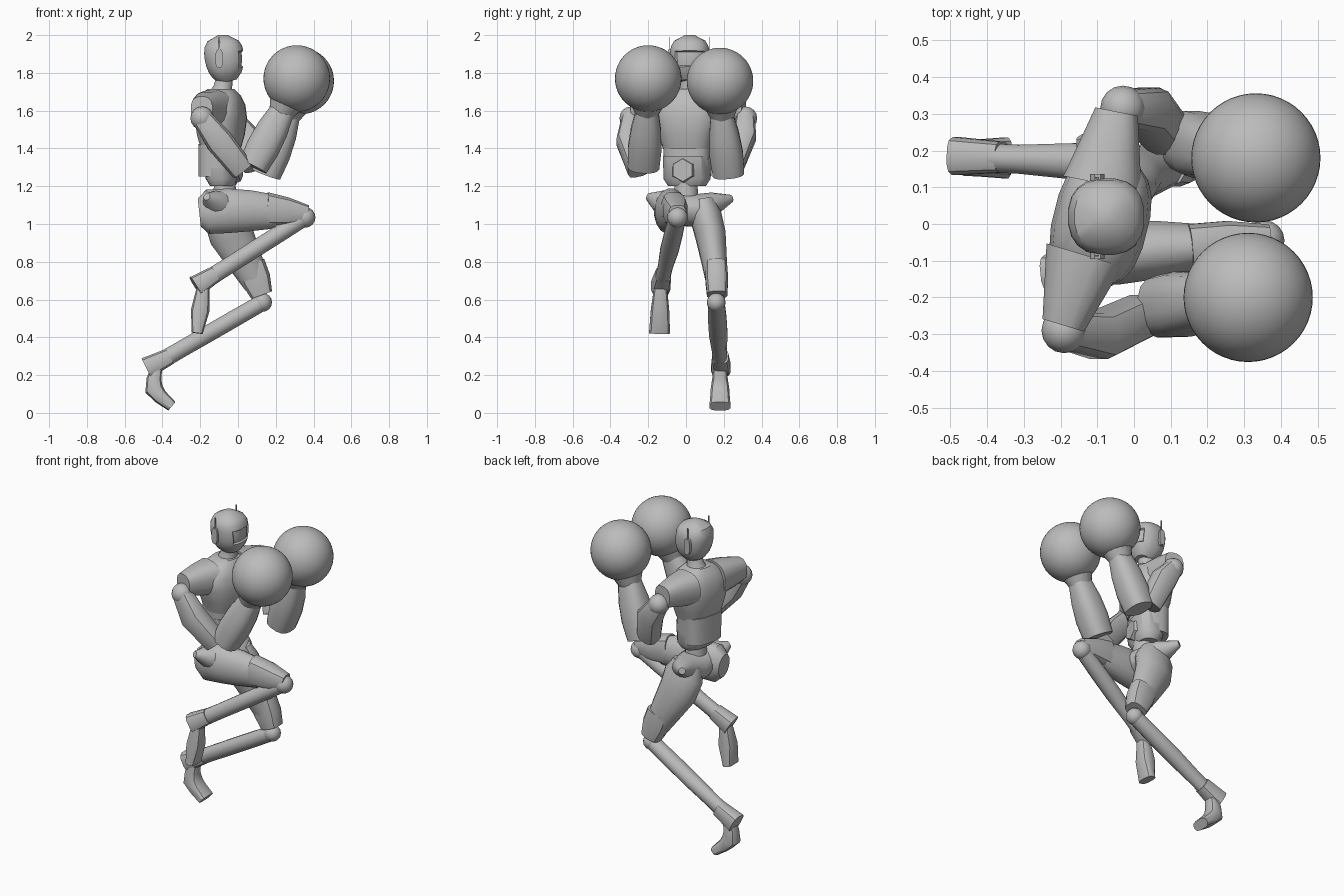
import bpy, bmesh, math
from mathutils import Vector, Matrix

cube = bpy.data.objects.get("Cube")
if cube:
    bpy.data.objects.remove(cube, do_unlink=True)

colour = (0.5, 0.5, 0.5, 1)
grey = bpy.data.materials.new("plain_grey")
grey.use_nodes = True
grey.diffuse_color = colour
grey.node_tree.nodes["Principled BSDF"].inputs["Base Color"].default_value = colour

ACROSS = Vector((0, 1, 0))
FORWARD = Vector((1, 0, 0))


def finish(name, bm):
    bmesh.ops.recalc_face_normals(bm, faces=bm.faces)
    mesh = bpy.data.meshes.new(name)
    bm.to_mesh(mesh)
    bm.free()
    mesh.materials.append(grey)
    ob = bpy.data.objects.new(name, mesh)
    bpy.context.collection.objects.link(ob)
    bpy.ops.object.select_all(action="DESELECT")
    ob.select_set(True)
    bpy.context.view_layer.objects.active = ob
    bpy.ops.object.shade_smooth_by_angle(angle=math.radians(35))
    return ob


def signed_power(value, exponent):
    return math.copysign(abs(value) ** exponent, value)


def loft_mesh(points, sizes, side=ACROSS, sides=16, power=2):
    """Skin superellipse rings (half width along side, half depth) along a path."""
    bm = bmesh.new()
    points = [Vector(p) for p in points]
    rings = []
    last = len(points) - 1
    for i, (point, (width, depth)) in enumerate(zip(points, sizes)):
        tangent = (points[min(i + 1, last)] - points[max(i - 1, 0)]).normalized()
        u = (side - tangent * side.dot(tangent)).normalized()
        v = u.cross(tangent)
        ring = []
        for k in range(sides):
            angle = math.tau * (k + 0.5) / sides
            offset = u * width * signed_power(math.cos(angle), 2 / power)
            offset += v * depth * signed_power(math.sin(angle), 2 / power)
            ring.append(bm.verts.new(point + offset))
        rings.append(ring)
    for lower, upper in zip(rings, rings[1:]):
        for k in range(sides):
            following = (k + 1) % sides
            bm.faces.new((lower[k], lower[following], upper[following], upper[k]))
    bm.faces.new(rings[0][::-1])
    bm.faces.new(rings[-1])
    return bm


def loft(name, points, sizes, **options):
    return finish(name, loft_mesh(points, sizes, **options))


def limb(name, start, end, sizes, **options):
    """Straight limb with its sizes spread evenly from start to end."""
    start, end = Vector(start), Vector(end)
    points = [start.lerp(end, i / (len(sizes) - 1)) for i in range(len(sizes))]
    return loft(name, points, sizes, **options)


def boxy_limb(name, start, end, sizes):
    return limb(name, start, end, sizes, sides=12, power=3)


def ball(name, centre, radius, segments=16):
    bm = bmesh.new()
    bmesh.ops.create_uvsphere(bm, u_segments=segments, v_segments=segments // 2, radius=radius,
                              matrix=Matrix.Translation(centre))
    return finish(name, bm)


# Head: egg profile with a recessed visor
points, sizes = [], []
for step in range(9):
    t = step / 8
    reach = 0.41 if t > 0.6 else 0.65
    radius = 0.105 * math.sqrt(1 - abs((t - 0.6) / reach) ** 2.5)
    points.append((-0.08 + 0.03 * (1 - t) ** 2, 0.02, 1.755 + 0.245 * t))
    sizes.append((radius, radius))
head = loft_mesh(points, sizes, sides=20, power=2.4)
bmesh.ops.recalc_face_normals(head, faces=head.faces)
visor = [f for f in head.faces
         if f.normal.x > 0.75 and 1.84 < f.calc_center_median().z < 1.91]
bmesh.ops.inset_region(head, faces=visor, thickness=0.006, depth=-0.01)
finish("head", head)
limb("neck", (-0.09, 0.02, 1.67), (-0.07, 0.02, 1.78), [(0.075, 0.075), (0.05, 0.05), (0.045, 0.045)])

# Ear pods and antennas on both sides of the head
for label, sign in (("left", 1), ("right", -1)):
    ear = Vector((-0.1, 0.02 + 0.106 * sign, 1.875))
    limb(label + "_ear", ear - ACROSS * 0.01, ear + ACROSS * 0.01,
         [(0.02, 0.05)] * 2, side=FORWARD, sides=12, power=3)
    tip = Vector((0, 0, 0.115))
    limb(label + "_antenna", ear, ear + tip, [(0.003, 0.008), (0.003, 0.004)], sides=4)

# Torso, turned with the punch
body = [
    loft("chest", [(0.03, 0, z) for z in (1.4, 1.47, 1.56, 1.63, 1.68, 1.715)],
         [(0.13, 0.1), (0.15, 0.12), (0.18, 0.13), (0.18, 0.12), (0.13, 0.1), (0.07, 0.07)],
         sides=20, power=2.6),
    limb("midriff", (0.015, 0, 1.25), (0.02, 0, 1.42), [(0.12, 0.095), (0.13, 0.1)],
         sides=20, power=3),
    loft("belly", [(0.04, 0, z) for z in (1.2, 1.24, 1.36)],
         [(0.1, 0.06), (0.125, 0.085), (0.125, 0.095)], sides=12, power=2.6),
    limb("belt_plate", (0.1, 0, 1.285), (0.138, 0, 1.285), [(0.075, 0.07), (0.06, 0.06)], sides=6),
]
for label, sign in (("left", 1), ("right", -1)):
    body.append(limb(label + "_sleeve", (0.01, 0.1 * sign, 1.61), (0, 0.3 * sign, 1.61),
                     [(0.11, 0.1), (0.085, 0.09), (0.06, 0.066)], side=FORWARD, power=2.6))
turn = Matrix.Translation((-0.12, 0.015, 0)) @ Matrix.Rotation(math.radians(-14), 4, "Z")
for part in body:
    part.matrix_world = turn

# Waist and hips with pointed side tabs
limb("waist", (-0.07, 0, 1.08), (-0.07, 0, 1.24), [(0.07, 0.07), (0.06, 0.055)])
tab, wing, core = (0.02, 0.02), (0.07, 0.06), (0.11, 0.09)
loft("pelvis", [(-0.165, -0.2, 1.145), (-0.13, -0.14, 1.12), (-0.07, -0.05, 1.08),
                (-0.07, 0.06, 1.07), (-0.09, 0.15, 1.11), (-0.14, 0.24, 1.135)],
     [tab, wing, core, core, wing, tab], side=FORWARD)

# Raised right leg
knee, ankle = Vector((0.355, -0.045, 1.035)), Vector((-0.19, -0.13, 0.69))
loft("right_thigh", [(-0.205, -0.09, 1.06), (-0.16, -0.09, 1.065), (-0.05, -0.08, 1.07),
                     (0.07, -0.07, 1.07), (0.2, -0.06, 1.065)],
     [(0.055, 0.075), (0.08, 0.12), (0.087, 0.12), (0.08, 0.11), (0.06, 0.09)])
boxy_limb("right_knee_guard", (0.15, -0.065, 1.08), (0.37, -0.045, 1.055),
          [(0.066, 0.09), (0.065, 0.075), (0.045, 0.045)])
ball("right_knee", knee, 0.055)
shin_sizes = [(0.045, 0.045), (0.05, 0.046), (0.05, 0.046), (0.04, 0.045), (0.04, 0.047)]
limb("right_shin", knee, ankle, shin_sizes)
cuff_sizes = [(0.043, 0.045), (0.053, 0.058)]
boxy_limb("right_ankle_cuff", (-0.12, -0.12, 0.735), (-0.225, -0.135, 0.67), cuff_sizes)
boxy_limb("right_foot", (-0.185, -0.135, 0.66), (-0.216, -0.14, 0.422),
          [(0.036, 0.035), (0.05, 0.05), (0.057, 0.03)])

# Trailing left leg
knee, ankle = Vector((0.13, 0.16, 0.585)), Vector((-0.46, 0.182, 0.245))
loft("left_thigh", [(-0.075, 0.09, 1.12), (-0.06, 0.105, 1.04), (-0.035, 0.13, 0.94),
                    (0.04, 0.15, 0.8), (0.1, 0.163, 0.68)],
     [(0.07, 0.09), (0.085, 0.125), (0.082, 0.12), (0.068, 0.095), (0.055, 0.07)])
boxy_limb("left_knee_guard", (0.065, 0.16, 0.79), (0.125, 0.165, 0.625),
          [(0.058, 0.08), (0.062, 0.08), (0.055, 0.06)])
ball("left_knee", knee, 0.05)
limb("left_shin", knee, ankle, shin_sizes)
boxy_limb("left_ankle_cuff", (-0.36, 0.182, 0.3), (-0.485, 0.185, 0.238), cuff_sizes)
loft("left_foot", [(-0.425, 0.18, 0.26), (-0.445, 0.18, 0.18), (-0.445, 0.18, 0.125),
                   (-0.41, 0.18, 0.085), (-0.35, 0.18, 0.035)],
     [(0.035, 0.026), (0.042, 0.04), (0.05, 0.05), (0.052, 0.04), (0.057, 0.03)], sides=12, power=3)


# Arms with round gloves
def arm(label, shoulder, bend, elbow, forearm, wrist, glove):
    forearm, wrist, glove = Vector(forearm), Vector(wrist), Vector(glove)
    ball(label + "_shoulder", shoulder, 0.062)
    loft(label + "_upper_arm", [shoulder, bend, elbow],
         [(0.05, 0.055), (0.065, 0.075), (0.06, 0.065)], sides=12, power=3)
    limb(label + "_forearm", forearm, wrist,
         [(0.085, 0.08), (0.09, 0.09), (0.08, 0.085), (0.06, 0.066)], power=2.6)
    limb(label + "_glove_cuff", wrist.lerp(forearm, 0.06), wrist.lerp(glove, 0.3),
         [(0.062, 0.066), (0.095, 0.095)])
    ball(label + "_glove", glove, 0.176, segments=48)


arm("right", shoulder=(-0.19, -0.29, 1.56), bend=(-0.1, -0.305, 1.44), elbow=(0.02, -0.25, 1.29),
    forearm=(0.08, -0.225, 1.305), wrist=(0.235, -0.205, 1.6), glove=(0.311, -0.2, 1.77))
arm("left", shoulder=(-0.03, 0.315, 1.56), bend=(0.035, 0.31, 1.47), elbow=(0.09, 0.245, 1.3),
    forearm=(0.15, 0.225, 1.265), wrist=(0.265, 0.19, 1.58), glove=(0.332, 0.18, 1.757))
